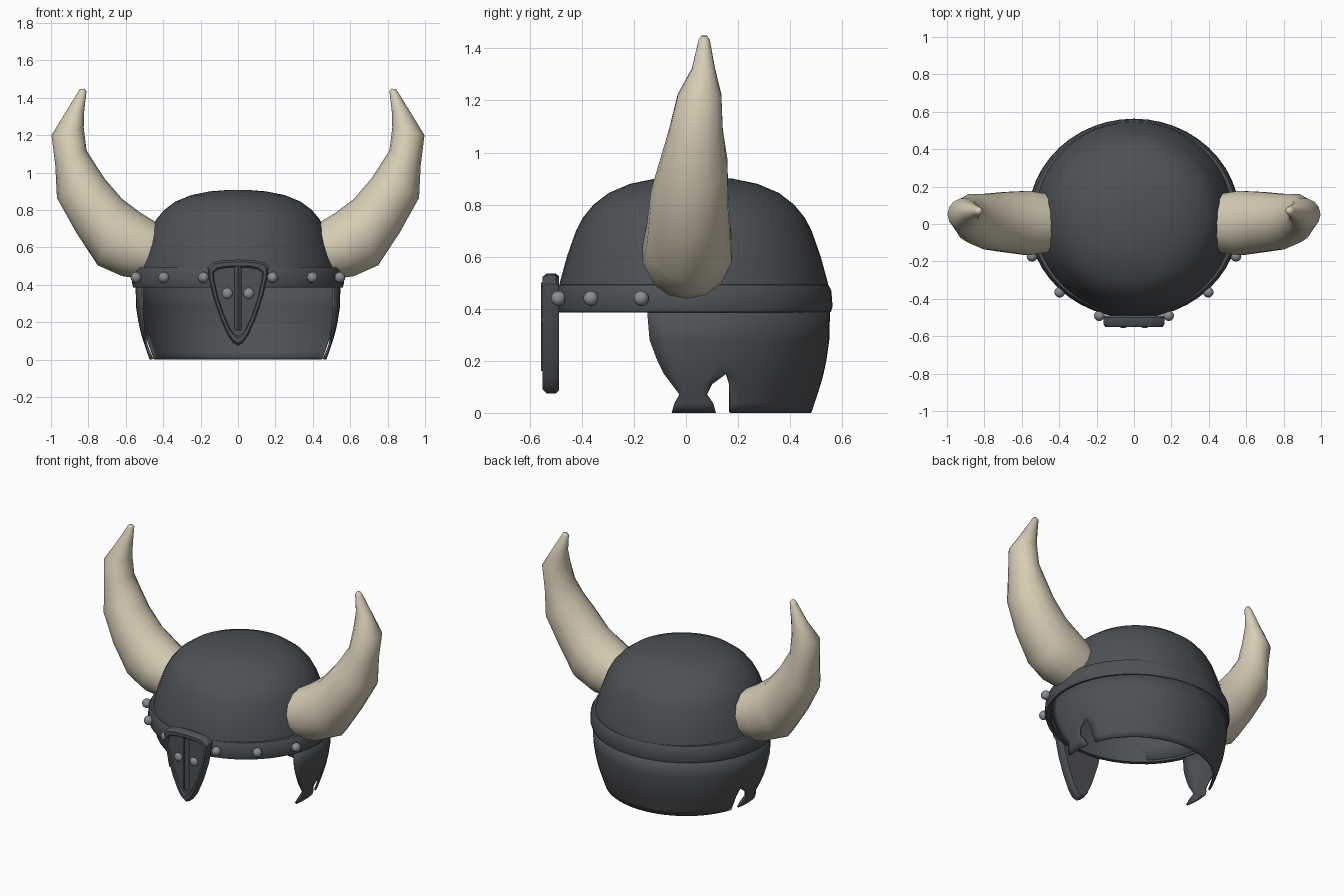
import bpy, bmesh, math
from mathutils import Vector

old = bpy.data.objects.get("Cube")
if old:
    bpy.data.objects.remove(old)

CY = 0.03  # centre of the helmet in y


def material(name, rgb):
    m = bpy.data.materials.new(name)
    m.use_nodes = True
    m.diffuse_color = (*rgb, 1)
    m.node_tree.nodes["Principled BSDF"].inputs["Base Color"].default_value = (*rgb, 1)
    return m


IRON = material("dark iron", (0.075, 0.083, 0.092))
STEEL = material("rivet steel", (0.25, 0.27, 0.29))
BONE = material("bone", (0.68, 0.61, 0.46))


def skin(bm, rows, closed=True):
    """Join rows of points with quads."""
    vs = [[bm.verts.new(p) for p in row] for row in rows]
    n = len(rows[0])
    for a, b in zip(vs, vs[1:]):
        for i in range(n if closed else n - 1):
            j = (i + 1) % n
            bm.faces.new((a[i], a[j], b[j], b[i]))
    return vs


def finish(name, bm, mat, angle=40):
    bmesh.ops.remove_doubles(bm, verts=bm.verts, dist=0.0005)
    bmesh.ops.recalc_face_normals(bm, faces=bm.faces)
    me = bpy.data.meshes.new(name)
    bm.to_mesh(me)
    bm.free()
    me.materials.append(mat)
    ob = bpy.data.objects.new(name, me)
    bpy.context.collection.objects.link(ob)
    bpy.ops.object.select_all(action='DESELECT')
    ob.select_set(True)
    bpy.context.view_layer.objects.active = ob
    bpy.ops.object.shade_smooth_by_angle(angle=math.radians(angle))
    return ob


def solidify(ob, thickness):
    mod = ob.modifiers.new("thickness", 'SOLIDIFY')
    mod.thickness = thickness
    mod.offset = -1


def mirror(ob):
    mod = ob.modifiers.new("mirror", 'MIRROR')
    mod.use_clip = True


def oval(r, z, squash, n=48):
    turns = [math.tau * i / n for i in range(n)]
    return [(r * math.cos(t), CY + r * squash * math.sin(t), z) for t in turns]


# Dome
bm = bmesh.new()
profile = [(0.54, 0.40), (0.528, 0.5), (0.5, 0.6), (0.464, 0.7), (0.437, 0.75), (0.395, 0.8),
           (0.335, 0.845), (0.25, 0.88), (0.15, 0.9), (0.06, 0.907)]
top = skin(bm, [oval(r, z, 0.975) for r, z in profile])[-1]
bm.faces.new(top)
solidify(finish("dome", bm, IRON), 0.02)

# Brow band, a closed ring section
bm = bmesh.new()
section = [(0.53, 0.385), (0.56, 0.387), (0.567, 0.41), (0.562, 0.47),
           (0.55, 0.492), (0.52, 0.495), (0.53, 0.385)]
skin(bm, [oval(r, z, 0.94) for r, z in section])
finish("brow_band", bm, IRON)

# Neck guard: z, radius, front edge y, notch front y, notch back y
rows = [(0.40, 0.548, -0.15, 0.165, 0.165), (0.28, 0.545, -0.14, 0.165, 0.165),
        (0.20, 0.533, -0.11, 0.165, 0.165), (0.15, 0.522, -0.085, 0.155, 0.155),
        (0.11, 0.51, -0.055, 0.10, 0.168), (0.07, 0.497, -0.025, 0.08, 0.17),
        (0.035, 0.485, -0.045, 0.105, 0.17), (0.0, 0.472, -0.055, 0.115, 0.17)]
bm = bmesh.new()


def arc(z, r, t0, t1, n):
    pts = []
    for i in range(n + 1):
        t = t0 + (t1 - t0) * i / n
        pts.append((r * math.cos(t), CY + r * 0.955 * math.sin(t), z))
    return pts


def turn(y, r):
    return math.asin((y - CY) / (r * 0.955))


skin(bm, [arc(z, r, turn(a, r), turn(b, r), 5) for z, r, a, b, c in rows], False)
skin(bm, [arc(z, r, turn(c, r), math.pi / 2, 14) for z, r, a, b, c in rows], False)
guard = finish("neck_guard", bm, IRON)
mirror(guard)
solidify(guard, 0.012)

# Nose guard: shield plate with a rounded rim and sunken face
half = [(0.0, 0.535), (0.08, 0.532), (0.135, 0.522), (0.163, 0.495), (0.157, 0.44),
        (0.135, 0.34), (0.095, 0.22), (0.055, 0.13), (0.025, 0.088), (0.0, 0.075)]
outline = half + [(-x, z) for x, z in half[-2:0:-1]]


def shield(scale, y):
    return [(x * scale, y, 0.33 + (z - 0.33) * scale) for x, z in outline]


bm = bmesh.new()
loops = skin(bm, [shield(0.95, -0.488), shield(1, -0.5), shield(1, -0.535),
                  shield(0.94, -0.551), shield(0.84, -0.551), shield(0.8, -0.54)])
bm.faces.new(loops[0])
bm.faces.new(loops[-1])
finish("nose_guard", bm, IRON)

# Raised spine down the nose guard
bm = bmesh.new()
skin(bm, [[(-0.022, -0.538, z), (0, -0.556, z), (0.022, -0.538, z)]
          for z in (0.5, 0.3, 0.16)], False)
finish("nose_spine", bm, IRON, 20)


# Horns: inner x, z, outer x, z, centre y, half width in y
horn = [(0.43, 0.73, 0.50, 0.43, 0.005, 0.16), (0.52, 0.785, 0.62, 0.447, 0.005, 0.176),
        (0.62, 0.86, 0.75, 0.505, 0.01, 0.165), (0.71, 0.965, 0.865, 0.68, 0.013, 0.152),
        (0.76, 1.04, 0.968, 0.865, 0.03, 0.133), (0.81, 1.12, 0.977, 1.04, 0.038, 0.106),
        (0.825, 1.24, 0.997, 1.2, 0.052, 0.086), (0.822, 1.33, 0.93, 1.31, 0.067, 0.046),
        (0.81, 1.435, 0.856, 1.43, 0.07, 0.022), (0.82, 1.449, 0.846, 1.447, 0.07, 0.012)]
bm = bmesh.new()
rings = []
for xi, zi, xo, zo, y, h in horn:
    a, b = Vector((xi, y, zi)), Vector((xo, y, zo))
    mid, arm = (a + b) / 2, (b - a) / 2
    rings.append([mid + arm * math.cos(t) + Vector((0, h * math.sin(t), 0))
                  for t in (math.tau * i / 14 for i in range(14))])
loops = skin(bm, rings)
bm.faces.new(loops[0])
bm.faces.new(loops[-1])
mirror(finish("horns", bm, BONE, 60))

# Rivets on the front of the band and on the nose guard
spots = [(0.545, -0.172, 0.44), (0.397, -0.365, 0.44), (0.185, -0.49, 0.44), (0.057, -0.538, 0.355)]
bm = bmesh.new()
for spot in spots:
    made = bmesh.ops.create_uvsphere(bm, u_segments=12, v_segments=8, radius=0.029)
    for v in made["verts"]:
        if spot is spots[-1]:
            v.co.y *= 0.65
        v.co += Vector(spot)
mirror(finish("rivets", bm, STEEL))
